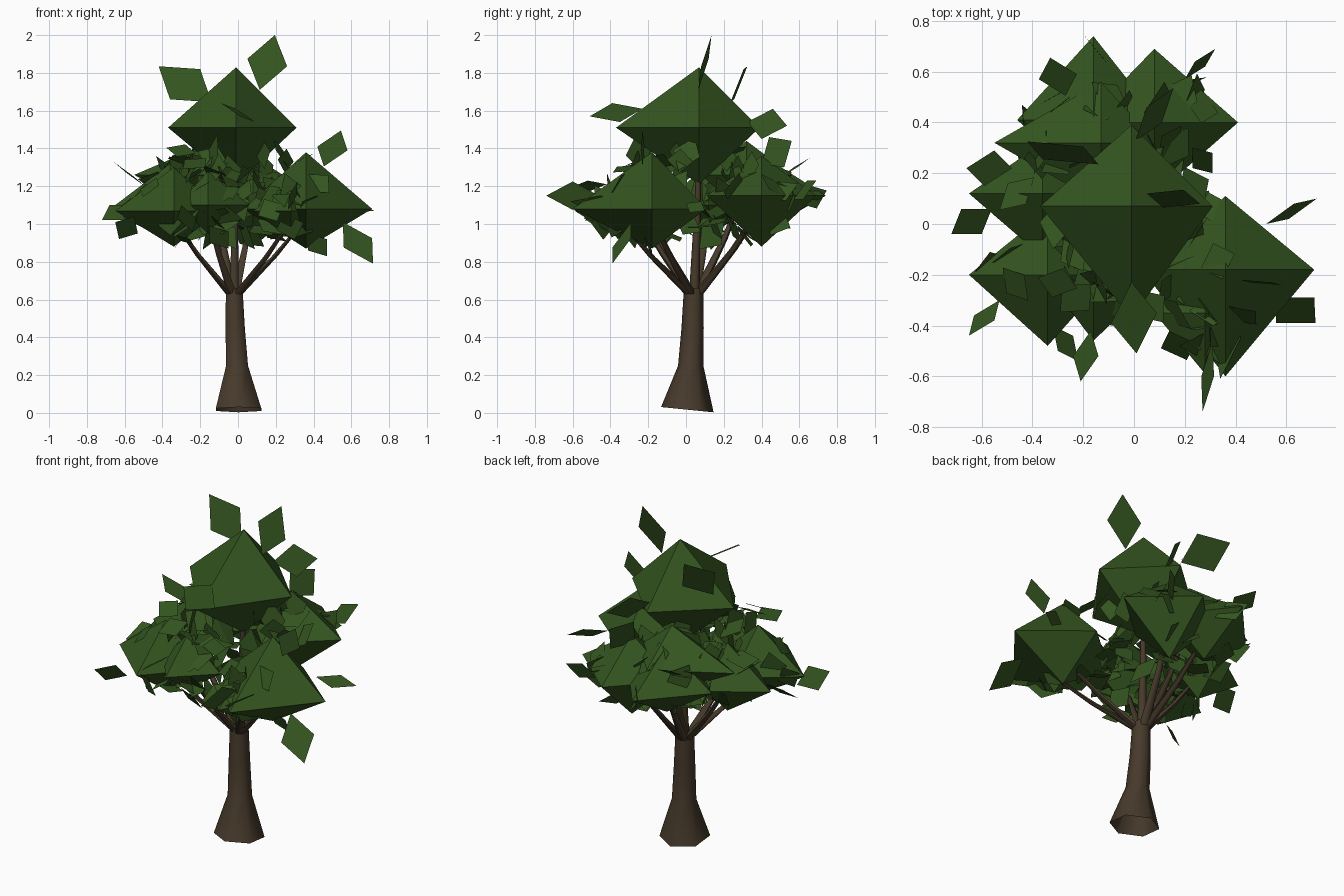
import bpy
import bmesh
import math
import random
from mathutils import Vector

default_cube = bpy.data.objects.get("Cube")
if default_cube:
    bpy.data.objects.remove(default_cube, do_unlink=True)
random.seed(11)


def make_material(name, colour):
    mat = bpy.data.materials.new(name)
    mat.use_nodes = True
    mat.diffuse_color = (*colour, 1)
    mat.node_tree.nodes["Principled BSDF"].inputs["Base Color"].default_value = (*colour, 1)
    return mat


leaf_green = make_material("leaf green", (.034, .09, .014))
bark_brown = make_material("bark brown", (.062, .042, .024))


def finish(name, bm, material, smooth=False):
    mesh = bpy.data.meshes.new(name)
    bm.to_mesh(mesh)
    bm.free()
    mesh.materials.append(material)
    obj = bpy.data.objects.new(name, mesh)
    bpy.context.scene.collection.objects.link(obj)
    if smooth:
        bpy.ops.object.select_all(action='DESELECT')
        obj.select_set(True)
        bpy.context.view_layer.objects.active = obj
        bpy.ops.object.shade_smooth_by_angle(angle=math.radians(62))
    return obj


def tube(name, stations, sides=6, tilt=0):
    """Skin rings of (centre, radius); tilt slants only the first ring."""
    bm = bmesh.new()
    rings = []
    for i, (centre, radius) in enumerate(stations):
        ring = []
        for k in range(sides):
            a = math.tau * k / sides
            offset = Vector((-math.sin(a), math.cos(a), 0)) * radius
            if i == 0:
                offset.z = -tilt * offset.y
            ring.append(bm.verts.new(Vector(centre) + offset))
        rings.append(ring)
    for low, high in zip(rings, rings[1:]):
        for k in range(sides):
            n = (k + 1) % sides
            bm.faces.new((low[k], low[n], high[n], high[k]))
    bm.faces.new(rings[-1])
    return finish(name, bm, bark_brown, smooth=True)


def foliage_clump(name, centre, reach):
    """Eight-sided diamond; reach is given as -x, +x, -y, +y, -z, +z."""
    bm = bmesh.new()
    tips = []
    for i, distance in enumerate(reach):
        offset = Vector()
        offset[i // 2] = distance if i % 2 else -distance
        tips.append(bm.verts.new(Vector(centre) + offset))
    girdle = [tips[0], tips[2], tips[1], tips[3]]
    for k in range(4):
        a, b = girdle[k], girdle[(k + 1) % 4]
        bm.faces.new((a, b, tips[5]))
        bm.faces.new((b, a, tips[4]))
    return finish(name, bm, leaf_green)


def add_leaf(bm, centre, along, across):
    c, u, v = Vector(centre), Vector(along), Vector(across)
    bm.faces.new([bm.verts.new(p) for p in (c + u, c + v, c - u, c - v)])


def random_direction():
    return Vector([random.uniform(-1, 1) for axis in range(3)]).normalized()


def add_random_leaf(bm, spot, outward):
    """A leaf lying roughly across the outward direction."""
    normal = (outward + random_direction() * .8).normalized()
    along = normal.cross(random_direction()).normalized()
    across = normal.cross(along)
    add_leaf(bm, spot, along * random.uniform(.08, .11), across * random.uniform(.06, .08))


# Flared hexagonal trunk, open underneath
fork = Vector((-.02, .04, .63))
tube("trunk", [((.003, .007, .017), .139), ((-.005, .025, .25), .067),
               ((-.015, .035, .45), .059), ((-.02, .04, .66), .051)], tilt=.1)

# Foliage clumps: centre, then reach in each direction
clumps = {
    "crown_clump": ((-.01, .07, 1.51), (.36, .32, .44, .32, .3, .32)),
    "left_clump": ((.36, -.18, 1.08), (.33, .35, .42, .29, .21, .3)),
    "right_front_clump": ((-.34, -.2, 1.07), (.31, .25, .28, .25, .19, .23)),
    "left_front_clump": ((.28, -.35, 1.07), (.2, .14, .24, .2, .15, .14)),
    "front_clump": ((-.16, -.25, 1.1), (.16, .22, .21, .2, .15, .18)),
    "left_back_clump": ((.08, .4, 1.15), (.28, .33, .29, .29, .27, .21)),
    "back_clump": ((-.16, .41, 1.15), (.3, .26, .28, .33, .19, .21)),
    "right_back_clump": ((-.13, .32, 1.26), (.42, .22, .24, .24, .22, .18)),
    "right_clump": ((-.36, .12, 1.1), (.29, .25, .25, .2, .19, .22)),
}
for name, (centre, reach) in clumps.items():
    foliage_clump(name, centre, reach)

# One branch climbs to each clump, bowing slightly outward on the way
for name, (centre, reach) in clumps.items():
    sideways = Vector((centre[0], centre[1], 0))
    start = fork + sideways * .06
    end = Vector(centre) - Vector((0, 0, .05))
    middle = start.lerp(end, .5) + sideways * .04
    tube(name.replace("clump", "branch"), [(start, .028), (middle, .018), (end, .01)])

# Large outer leaves: centre and two half diagonals
outer_leaves = [
    ((.155, .1, 1.855), (.04, .035, .145), (.105, -.02, -.02)),
    ((-.28, .28, 1.74), (-.14, .045, .095), (.08, .025, .08)),
    ((.635, -.34, .9), (.08, -.05, -.11), (.075, .05, .025)),
    ((.62, .05, 1.09), (.1, .05, -.02), (.01, .03, .03)),
    ((.5, -.23, 1.4), (.045, 0, .095), (.08, -.01, -.01)),
    ((-.3, .58, 1.3), (-.03, .075, .05), (.075, .01, 0)),
    ((0, -.37, 1.59), (.01, -.14, -.02), (.09, .02, -.05)),
    ((.29, -.6, 1.15), (-.02, -.14, 0), (.025, 0, .075)),
    ((-.19, -.52, 1.2), (-.02, -.1, -.01), (.05, 0, .03)),
    ((-.59, -.37, .98), (-.06, -.07, .03), (.04, -.01, .06)),
    ((-.64, .01, 1.06), (-.08, -.05, -.04), (-.04, .05, .04)),
    ((-.57, .22, 1.26), (-.09, 0, .07), (.02, .07, -.01)),
    ((.26, .63, 1.18), (.06, .06, .05), (.02, -.01, -.05)),
    ((.08, .43, 1.53), (-.03, .03, .08), (.075, .105, -.01)),
    ((.09, .48, 1.38), (.03, .08, .06), (.05, .04, -.08)),
]
# Leaves hanging around the underside of the clumps
hanging_leaves = [
    ((.42, -.2, .89), (.05, .02, -.06), (.05, -.02, .03)),
    ((.37, -.47, 1.1), (-.03, -.14, .02), (.05, .02, .05)),
    ((-.27, -.47, 1.03), (.05, -.07, 0), (-.03, -.03, .07)),
    ((.27, .25, 1.2), (.04, .03, .07), (.04, -.05, -.03)),
    ((-.1, -.3, .93), (.05, .03, -.06), (.05, -.04, .03)),
]
for name, leaves in (("outer_leaves", outer_leaves), ("hanging_leaves", hanging_leaves)):
    bm = bmesh.new()
    for leaf in leaves:
        add_leaf(bm, *leaf)
    finish(name, bm, leaf_green)

# Small leaves lying on the faces of the lower clumps
bm = bmesh.new()
for name, (centre, reach) in clumps.items():
    if name == "crown_clump":
        continue
    for _ in range(5 if name == "left_clump" else 11):
        d = random_direction()
        d /= sum(abs(part) for part in d)
        spot = Vector(centre)
        for axis in range(3):
            spot[axis] += d[axis] * reach[2 * axis + (d[axis] > 0)] * random.uniform(.9, 1.15)
        add_random_leaf(bm, spot, d.normalized())
finish("small_leaves", bm, leaf_green)

# Leaves filling the heart of the crown, between the clumps
bm = bmesh.new()
for _ in range(75):
    a = random.uniform(0, math.tau)
    outward = Vector((math.cos(a), math.sin(a), .8))
    spot = Vector((-.03, -.02, 0)) + outward * random.uniform(.14, .35)
    spot.z = random.uniform(.93, 1.4)
    add_random_leaf(bm, spot, outward.normalized())
finish("inner_leaves", bm, leaf_green)
